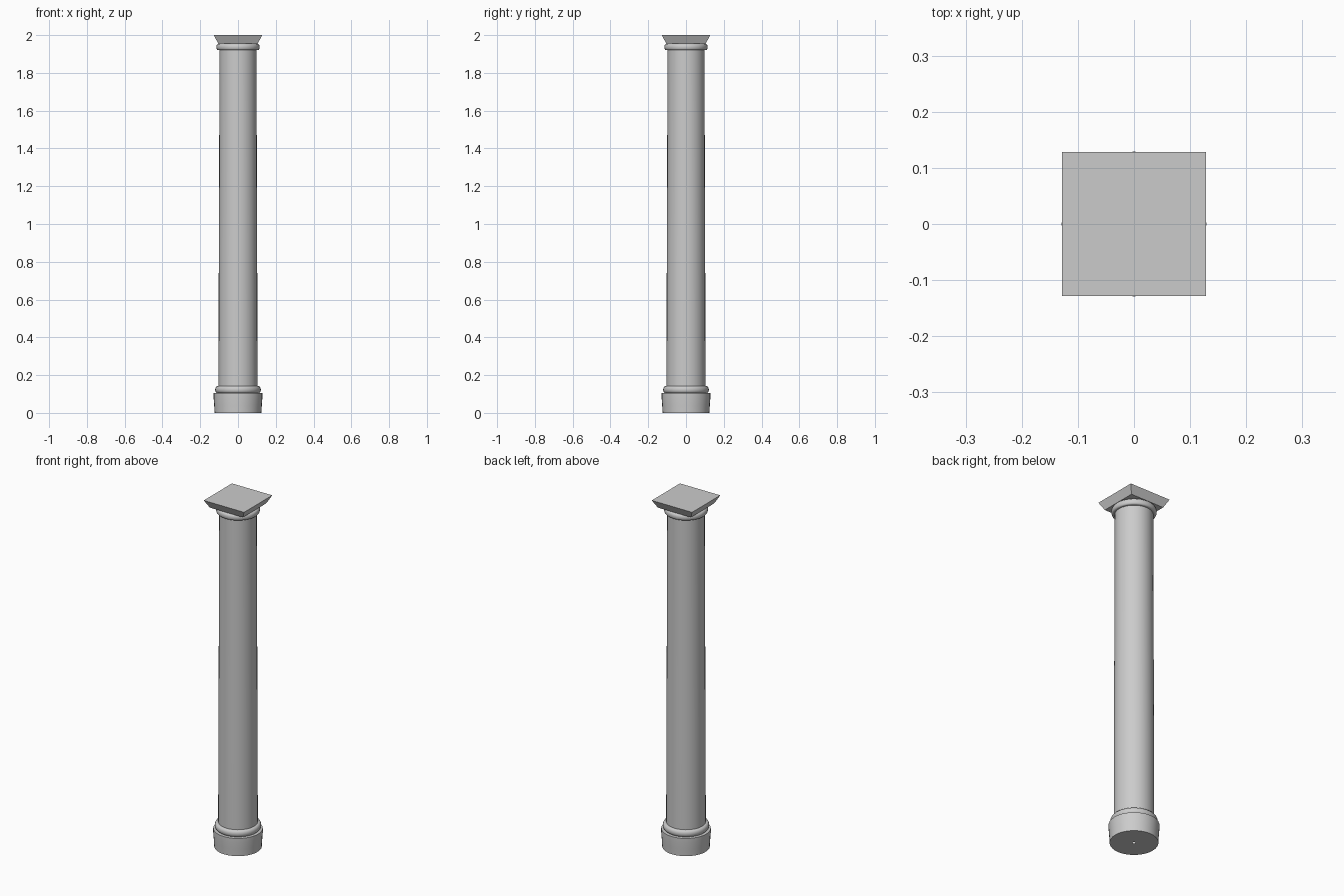
import bpy, bmesh, math

if "Cube" in bpy.data.objects:
    bpy.data.objects.remove(bpy.data.objects["Cube"])

SIDES = 32


def lathe(name, profile):
    """Revolve (radius, z) points around the z axis."""
    bm = bmesh.new()
    rings = []
    for r, z in profile:
        rings.append([bm.verts.new((r * math.cos(2 * math.pi * i / SIDES),
                                    r * math.sin(2 * math.pi * i / SIDES), z))
                      for i in range(SIDES)])
    for a, b in zip(rings, rings[1:]):
        for i in range(SIDES):
            j = (i + 1) % SIDES
            bm.faces.new((a[i], a[j], b[j], b[i]))
    return finish(name, bm)


def finish(name, bm, smooth=True):
    me = bpy.data.meshes.new(name)
    bm.to_mesh(me)
    bm.free()
    ob = bpy.data.objects.new(name, me)
    bpy.context.collection.objects.link(ob)
    if smooth:
        bpy.context.view_layer.objects.active = ob
        ob.select_set(True)
        bpy.ops.object.shade_smooth_by_angle(angle=math.radians(35))
        ob.select_set(False)
    return ob


def roll(r_in, r_out, z0, z1, steps=8):
    """Half-round moulding profile from z0 up to z1."""
    mid, half = (z0 + z1) / 2, (z1 - z0) / 2
    return [(r_in + (r_out - r_in) * math.cos(t), mid + half * math.sin(t))
            for t in (-math.pi / 2 + math.pi * k / steps for k in range(steps + 1))]


# Round plinth, slightly wider at the top, with a pinhole underneath
lathe("plinth", [(0.007, 0), (0.124, 0), (0.126, 0.04), (0.129, 0.08),
                 (0.129, 0.104), (0.10, 0.104)])

# Base moulding
lathe("base_ring", roll(0.108, 0.121, 0.104, 0.142) + [(0.10, 0.142)])

# Gently tapering shaft
lathe("shaft", [(0.103, 0.12), (0.1025, 0.6), (0.100, 1.2), (0.098, 1.94)])

# Neck moulding under the capital
lathe("neck_ring", [(0.096, 1.92)] + roll(0.106, 0.115, 1.92, 1.953)
      + [(0.098, 1.958)])

# Square flared capital slab
bm = bmesh.new()
bmesh.ops.create_cube(bm, size=2)
for v in bm.verts:
    h = 0.128 if v.co.z > 0 else 0.105
    v.co = (v.co.x * h, v.co.y * h, 2.0 if v.co.z > 0 else 1.956)
finish("capital_slab", bm, smooth=False)
